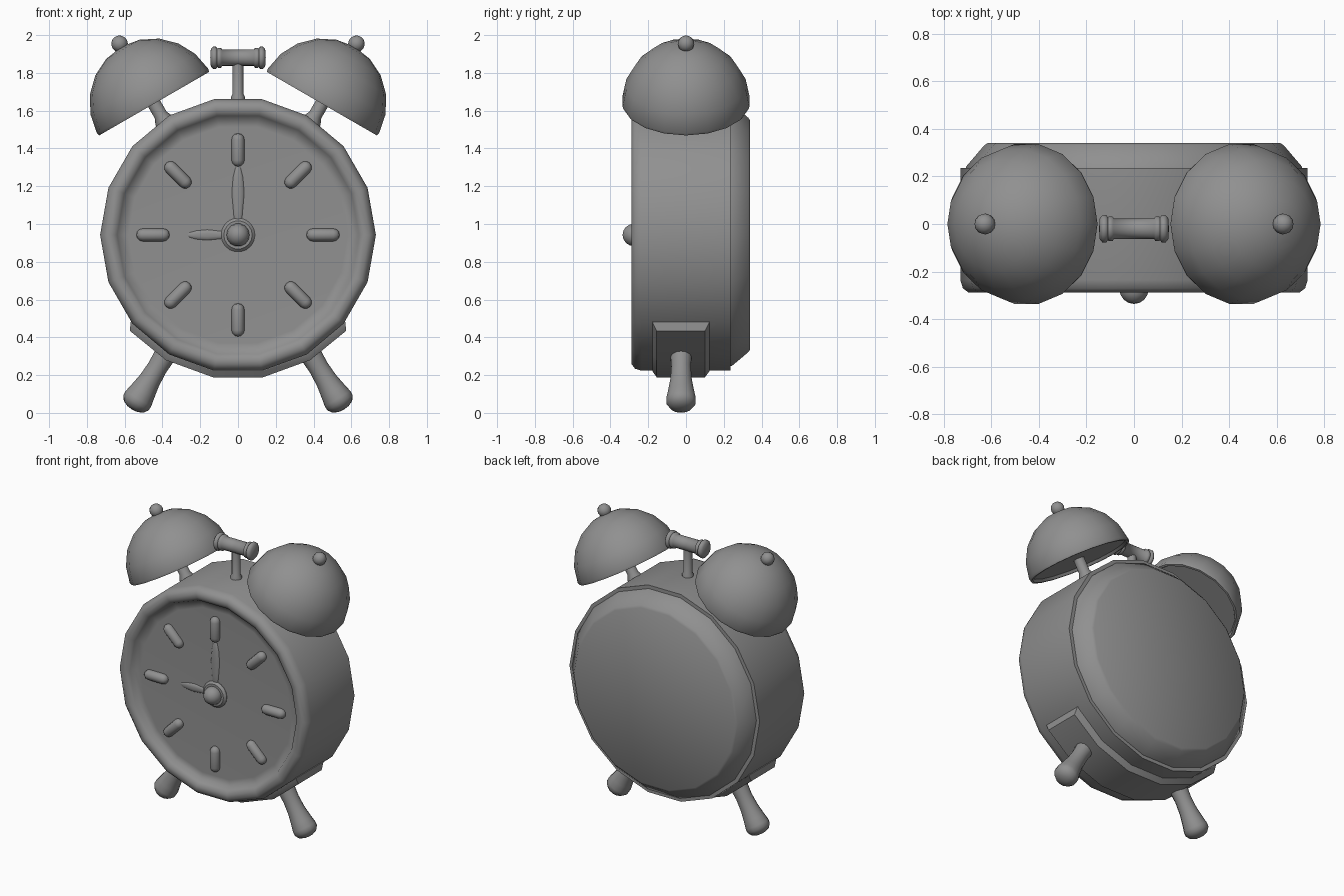
import bpy, bmesh
from math import sin, cos, pi, radians
from mathutils import Matrix

if "Cube" in bpy.data.objects:
    bpy.data.objects.remove(bpy.data.objects["Cube"])

CZ = 0.942          # height of the dial centre
SIDES = 18

# Dark grey metal shared by every part
metal = bpy.data.materials.new("dark_grey")
metal.diffuse_color = (0.28, 0.28, 0.28, 1)
metal.use_nodes = True
metal.node_tree.nodes["Principled BSDF"].inputs["Base Color"].default_value = metal.diffuse_color


def finish(bm, name, angle=35):
    bmesh.ops.remove_doubles(bm, verts=bm.verts, dist=1e-5)
    bmesh.ops.recalc_face_normals(bm, faces=bm.faces)
    me = bpy.data.meshes.new(name)
    bm.to_mesh(me)
    bm.free()
    me.materials.append(metal)
    ob = bpy.data.objects.new(name, me)
    bpy.context.collection.objects.link(ob)
    bpy.ops.object.select_all(action='DESELECT')
    ob.select_set(True)
    bpy.context.view_layer.objects.active = ob
    bpy.ops.object.shade_smooth_by_angle(angle=radians(angle))
    return ob


def lathe(name, profile, mat, n=12, angle=40):
    """Spin (radius, height) points around local z, then place with mat."""
    bm = bmesh.new()
    rings = [[bm.verts.new((r * cos(2 * pi * i / n), r * sin(2 * pi * i / n), h))
              for i in range(n)] if r > 0 else [bm.verts.new((0, 0, h))]
             for r, h in profile]
    for a, b in zip(rings, rings[1:]):
        for i in range(n):
            j = (i + 1) % n
            loop = [a[i % len(a)], a[j % len(a)], b[j % len(b)], b[i % len(b)]]
            bm.faces.new(list(dict.fromkeys(loop)))
    bm.transform(mat)
    return finish(bm, name, angle)


def arc(r, h, a0, a1, steps, squash=1.0):
    """Profile points on a circle centred on the axis at height h."""
    pts = []
    for i in range(steps + 1):
        a = radians(a0 + (a1 - a0) * i / steps)
        c = cos(a)
        pts.append((r * c if c > 1e-6 else 0, h + r * squash * sin(a)))
    return pts


def place(x, y, z, tilt=0):
    """Local z leans by tilt degrees from +z towards +x."""
    return Matrix.Translation((x, y, z)) @ Matrix.Rotation(radians(tilt), 4, 'Y')


# Case with rounded front rim and slightly domed dial (height = -y)
facing = Matrix.Translation((0, 0, CZ)) @ Matrix.Rotation(pi / 2, 4, 'X')
lathe("case", [(0, -0.235), (0.730, -0.235), (0.730, 0.235), (0.719, 0.27),
               (0.695, 0.288), (0.665, 0.288), (0.64, 0.272), (0.625, 0.245),
               (0.58, 0.242), (0, 0.25)], facing, SIDES, 60)

# Chamfered back cover
lathe("back_cover", [(0, -0.22), (0.705, -0.22), (0.705, -0.242),
                     (0.63, -0.33), (0.615, -0.34), (0, -0.34)], facing, SIDES, 60)

# Hour markers
for k in range(8):
    a = k * 45
    p = (0.45 * sin(radians(a)), -0.25, CZ + 0.45 * cos(radians(a)))
    lathe(f"hour_marker_{k}",
          arc(0.034, -0.054, -90, 0, 3) + arc(0.034, 0.054, 0, 90, 3),
          place(*p, a), 12)

# Hands, half sunk into the dial
for name, tilt, length, w in (("minute_hand", 0, 0.37, 0.033),
                              ("hour_hand", -90, 0.27, 0.028)):
    lathe(name, [(0, 0), (w * 0.5, 0.01), (w * 0.75, length * 0.35),
                 (w, length * 0.6), (w * 0.8, length * 0.82),
                 (w * 0.45, length * 0.95), (0, length)],
          place(0, -0.248, CZ, tilt) @ Matrix.Diagonal((1, 0.35, 1, 1)), 10)

# Hub collar and ball
lathe("hub_collar", [(0, 0.22), (0.09, 0.22), (0.09, 0.252), (0.075, 0.267), (0, 0.267)],
      facing, 18)
lathe("hub_ball", arc(0.061, 0.275, -90, 90, 8), facing, 14)

# Bracket band wrapped around the underside of the case
bm = bmesh.new()
rows = []
for i in range(6):
    a = -140 + 20 * i
    e = {0: -1, 5: 1}.get(i, 0)
    row = []
    for y, r, d in ((-0.18, 0.71, e), (-0.178, 0.732, e), (-0.155, 0.765, -1.6 * e),
                    (0.10, 0.765, -1.6 * e), (0.125, 0.732, e), (0.127, 0.71, e)):
        t = radians(a + d)
        row.append(bm.verts.new((r * cos(t), y, CZ + r * sin(t))))
    rows.append(row)
for a, b in zip(rows, rows[1:]):
    for j in range(6):
        k = (j + 1) % 6
        bm.faces.new((a[j], a[k], b[k], b[j]))
for end_row in (rows[0], rows[-1]):
    v = end_row
    bm.faces.new((v[1], v[2], v[3], v[4]))
    bm.faces.new((v[0], v[1], v[4], v[5]))
finish(bm, "foot_bracket", 28)

for side, s in (("right", 1), ("left", -1)):
    # Flared leg, radial from the dial centre
    lathe(side + "_leg",
          [(0, 0.68), (0.062, 0.68), (0.057, 0.76), (0.053, 0.82), (0.058, 0.90),
           (0.070, 0.97), (0.079, 1.015), (0.078, 1.04), (0.060, 1.065), (0.03, 1.078), (0, 1.081)],
          place(0, -0.026, CZ, s * 148.7), 14)

    # Closed bell with a shallow underside recess, post and top knob
    m = place(s * 0.444, 0, 1.637, s * 30)
    lathe(side + "_bell",
          [(0, 0.018), (0.312, 0.018), (0.322, 0), (0.336, 0)]
          + arc(0.341, 0.0, 2.5, 90, 5, 1.02), m, SIDES)
    lathe(side + "_bell_post",
          [(0, -0.16), (0.055, -0.16), (0.05, -0.10), (0.036, -0.07), (0.036, 0.03), (0, 0.03)],
          m, 12)
    lathe(side + "_bell_knob", [(0, 0.32), (0.03, 0.32)] + arc(0.044, 0.366, -50, 90, 6), m, 12)

# Hammer post and head
lathe("hammer_post", [(0, 1.62), (0.036, 1.62), (0.036, 1.675), (0.028, 1.69),
                      (0.028, 1.88), (0, 1.88)], place(0, -0.02, 0), 12)
end = [(0.044, 0.085), (0.053, 0.09), (0.053, 0.105), (0.050, 0.11),
       (0.060, 0.117), (0.060, 0.132), (0.045, 0.144), (0, 0.147)]
lathe("hammer_head", [(r, -h) for r, h in reversed(end)] + end,
      place(0, -0.02, 1.88, 90), 14, 65)
